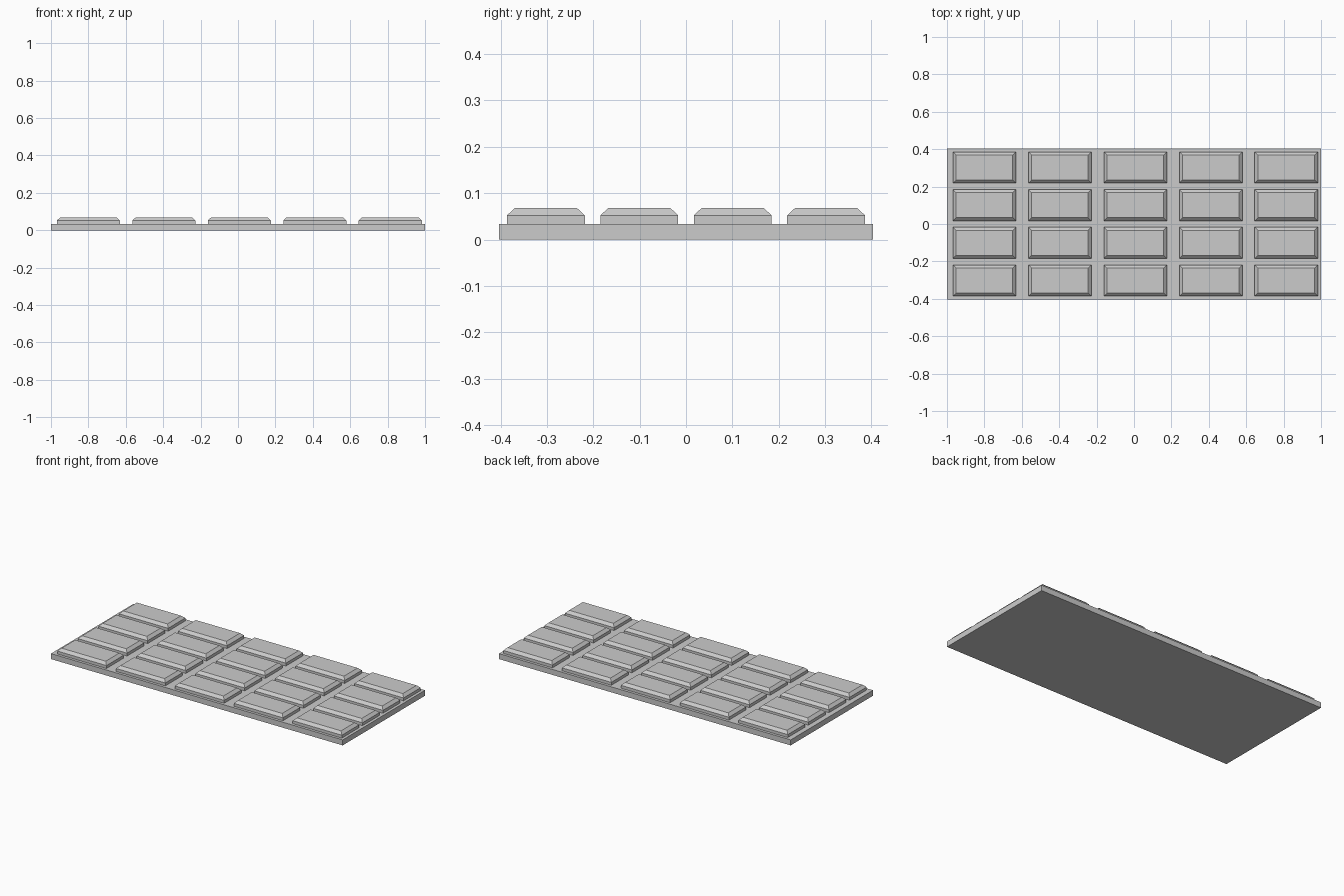
import bpy
import bmesh

cube = bpy.data.objects.get("Cube")
if cube:
    bpy.data.objects.remove(cube, do_unlink=True)

# Single flat colour
GREY = (0.6, 0.6, 0.6, 1.0)
grey = bpy.data.materials.new("plain grey")
grey.use_nodes = True
grey.diffuse_color = GREY
grey.node_tree.nodes["Principled BSDF"].inputs["Base Color"].default_value = GREY

COLS, ROWS = 5, 4
PITCH_X, PITCH_Y = 0.4035, 0.2015
BASE_TOP, WALL_TOP, TILE_TOP = 0.034, 0.052, 0.068
TILE_X, TILE_Y, BEVEL = 0.337, 0.168, 0.017
SHIFT_X = 0.007  # the grid of tiles sits slightly off centre


def add_mesh(name, bm):
    bmesh.ops.recalc_face_normals(bm, faces=bm.faces)
    mesh = bpy.data.meshes.new(name)
    bm.to_mesh(mesh)
    bm.free()
    mesh.materials.append(grey)
    obj = bpy.data.objects.new(name, mesh)
    bpy.context.collection.objects.link(obj)
    return obj


def stacked_block(name, layers):
    """Solid from centred rectangles (width, depth, z), bottom to top."""
    bm = bmesh.new()
    rings = [[bm.verts.new((sx * w / 2, sy * d / 2, z))
              for sx, sy in ((-1, -1), (1, -1), (1, 1), (-1, 1))]
             for w, d, z in layers]
    for low, high in zip(rings, rings[1:]):
        for i in range(4):
            j = (i + 1) % 4
            bm.faces.new((low[i], low[j], high[j], high[i]))
    bm.faces.new(rings[0][::-1])
    bm.faces.new(rings[-1])
    return add_mesh(name, bm)


# Flat slab
stacked_block("base_slab", [(2, 0.806, 0), (2, 0.806, BASE_TOP)])

# Raised tiles with chamfered tops, sharing one mesh
first = stacked_block("tile", [
    (TILE_X, TILE_Y, BASE_TOP),
    (TILE_X, TILE_Y, WALL_TOP),
    (TILE_X - 2 * BEVEL, TILE_Y - 2 * BEVEL, TILE_TOP)])
for col in range(COLS):
    for row in range(ROWS):
        tile = first
        if col or row:
            tile = first.copy()
            bpy.context.collection.objects.link(tile)
        tile.name = f"tile_{col + 1}_{row + 1}"
        tile.location = ((col - (COLS - 1) / 2) * PITCH_X + SHIFT_X,
                         (row - (ROWS - 1) / 2) * PITCH_Y, 0)
